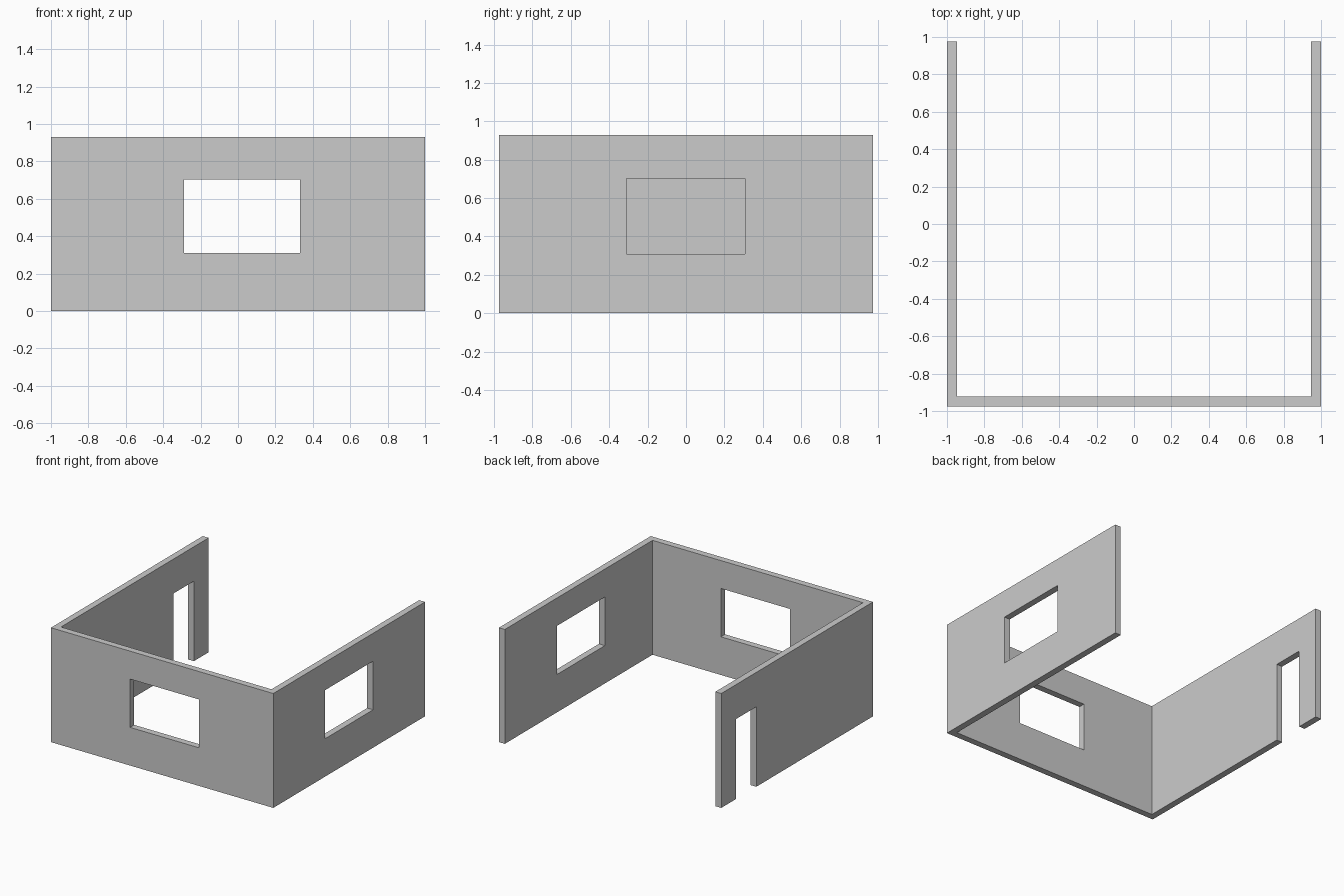
import bpy
import bmesh

if "Cube" in bpy.data.objects:
    bpy.data.objects.remove(bpy.data.objects["Cube"])

W, D, H, T = 1.0, 0.975, 0.93, 0.053  # half width, half depth, height, wall thickness


def new_object(name, bm):
    bmesh.ops.recalc_face_normals(bm, faces=bm.faces)
    mesh = bpy.data.meshes.new(name)
    bm.to_mesh(mesh)
    bm.free()
    obj = bpy.data.objects.new(name, mesh)
    bpy.context.collection.objects.link(obj)
    return obj


def box(name, lo, hi):
    bm = bmesh.new()
    bmesh.ops.create_cube(bm, size=1)
    for v in bm.verts:
        v.co = [lo[i] if v.co[i] < 0 else hi[i] for i in range(3)]
    return new_object(name, bm)


# U-shaped wall shell, extruded from its floor plan
plan = [(-W, D), (-W, -D), (W, -D), (W, D),
        (W - T, D), (W - T, -D + T), (-W + T, -D + T), (-W + T, D)]
bm = bmesh.new()
base = bm.faces.new([bm.verts.new((x, y, 0)) for x, y in plan])
top = bmesh.ops.extrude_face_region(bm, geom=[base], use_keep_orig=True)["geom"]
bmesh.ops.translate(bm, vec=(0, 0, H),
                    verts=[g for g in top if isinstance(g, bmesh.types.BMVert)])
walls = new_object("walls", bm)

# Openings: front window, right window, left doorway
openings = [
    ("front_window_cutter", (-0.288, -D - 0.1, 0.31), (0.332, -D + 0.2, 0.703)),
    ("right_window_cutter", (W - 0.2, -0.31, 0.308), (W + 0.1, 0.307, 0.703)),
    ("doorway_cutter", (-W - 0.1, 0.525, -0.1), (-W + 0.2, 0.785, 0.65)),
]
bpy.context.view_layer.objects.active = walls
for name, lo, hi in openings:
    cutter = box(name, lo, hi)
    cutter.hide_render = True
    mod = walls.modifiers.new(name, 'BOOLEAN')
    mod.operation = 'DIFFERENCE'
    mod.solver = 'EXACT'
    mod.object = cutter
    bpy.ops.object.modifier_apply(modifier=mod.name)
    bpy.data.objects.remove(cutter)
